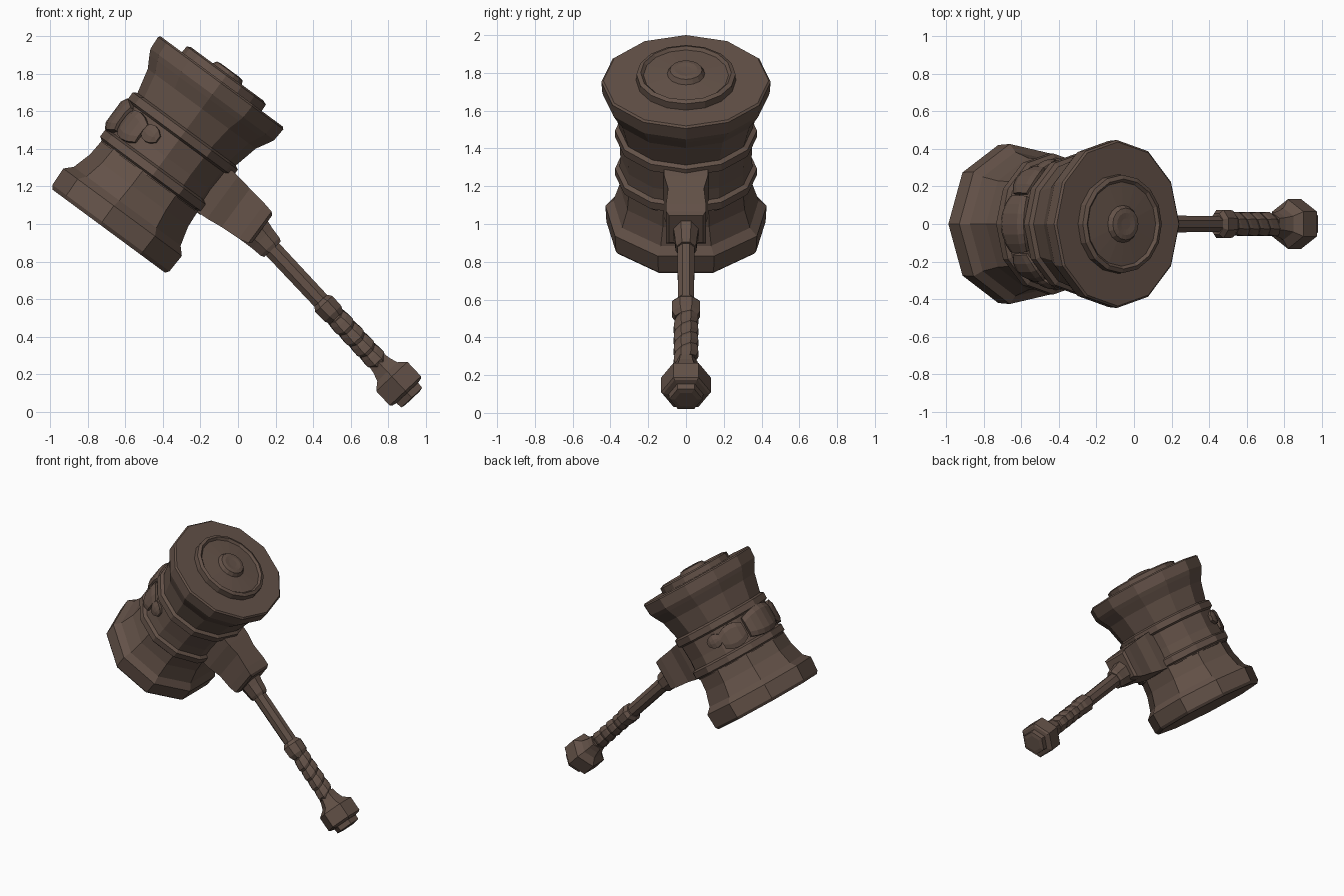
import bpy, bmesh, math
from mathutils import Vector, Matrix

if "Cube" in bpy.data.objects:
    bpy.data.objects.remove(bpy.data.objects["Cube"])

wood = bpy.data.materials.new("dark brown")
wood.diffuse_color = (0.125, 0.083, 0.064, 1)
wood.use_nodes = True
wood.node_tree.nodes["Principled BSDF"].inputs["Base Color"].default_value = wood.diffuse_color


def frame(origin, z_axis, x_axis):
    """Matrix from an origin and two axes lying in the front plane."""
    z, x = Vector(z_axis).normalized(), Vector(x_axis).normalized()
    m = Matrix((x, z.cross(x), z)).transposed().to_4x4()
    m.translation = Vector(origin)
    return m


# Head axis runs up and right; local x points away from the handle
HEAD = frame((-0.68, 0, 0.955), (0.594, 0, 0.805), (-0.805, 0, 0.594))
# Handle axis runs from the pommel tip up to the head
GRIP = frame((0.93, 0, 0.07), (-0.684, 0, 0.729), (0.729, 0, 0.684))


def loft(name, rings, m):
    """Skin a list of equal-length point rings and cap both ends."""
    bm = bmesh.new()
    vr = [[bm.verts.new(m @ Vector(p)) for p in r] for r in rings]
    n = len(vr[0])
    for a, b in zip(vr, vr[1:]):
        for i in range(n):
            j = (i + 1) % n
            bm.faces.new((a[i], a[j], b[j], b[i]))
    bm.faces.new(vr[0])
    bm.faces.new(vr[-1])
    bmesh.ops.recalc_face_normals(bm, faces=bm.faces)
    me = bpy.data.meshes.new(name)
    bm.to_mesh(me)
    bm.free()
    me.materials.append(wood)
    ob = bpy.data.objects.new(name, me)
    bpy.context.collection.objects.link(ob)
    return ob


def lathe(name, profile, sides, m, wide=1.0, turn=0.0, lean=0.0):
    """Faceted turned part from (height, radius); lean tilts its rings."""
    rings = []
    for h, r in profile:
        ring = []
        for i in range(sides):
            a = turn + 2 * math.pi * i / sides
            y = r * wide * math.sin(a)
            ring.append((r * math.cos(a), y, h + lean * y))
        rings.append(ring)
    return loft(name, rings, m)


def box_rings(name, sections, m):
    """Rectangular loft along -x from (reach, low, high, half_width)."""
    return loft(name, [[(-r, -w, lo), (-r, w, lo), (-r, w, hi), (-r, -w, hi)]
                       for r, lo, hi, w in sections], m)


# Lower flared face of the head
lathe("lower_head", [(0.0, 0.385), (0.02, 0.4), (0.125, 0.405), (0.165, 0.365),
                     (0.27, 0.335), (0.4, 0.325)], 9, HEAD, 1.07)

# Upper flared face of the head
lathe("upper_head", [(0.63, 0.32), (0.68, 0.325), (0.82, 0.358), (0.885, 0.395),
                     (0.915, 0.41), (0.99, 0.415), (1.0, 0.405)], 12, HEAD, 1.08)

# Middle drum and its two raised bands
lathe("middle_drum", [(0.36, 0.33), (0.5, 0.322), (0.68, 0.33)], 12, HEAD, 1.08)
for name, t in (("lower_band", 0.4), ("upper_band", 0.65)):
    lathe(name, [(t - 0.035, 0.325), (t - 0.022, 0.348),
                 (t + 0.022, 0.348), (t + 0.035, 0.325)], 12, HEAD, 1.08)

# Stepped striking face: rim ring, sunken ring and centre button
lathe("face_disc", [(0.98, 0.265), (1.04, 0.262), (1.05, 0.24), (1.035, 0.225),
                    (1.045, 0.1), (1.07, 0.085), (1.075, 0.06), (1.072, 0.03)],
      16, HEAD, 1.0)


# Carved relief on the side of the drum away from the handle
def relief(name, a0, a1, low, high, depth, steps=4):
    rings = []
    for i in range(steps + 1):
        a = math.radians(a0 + (a1 - a0) * i / steps)
        f = i / steps
        bulge = depth * (0.5 + 0.5 * math.sin(math.pi * f))
        squeeze = 0.03 * abs(2 * f - 1) ** 2
        ring = []
        for r, t in ((0.3, low + squeeze), (0.325 + bulge * 0.6, low + squeeze),
                     (0.325 + bulge, low + squeeze + 0.035),
                     (0.325 + bulge, high - squeeze - 0.035),
                     (0.325 + bulge * 0.6, high - squeeze), (0.3, high - squeeze)):
            ring.append((r * math.cos(a), 1.08 * r * math.sin(a), t))
        rings.append(ring)
    loft(name, rings, HEAD)


relief("relief_centre", -24, 24, 0.425, 0.63, 0.045, 6)
for s, side in ((-1, "front"), (1, "back")):
    relief("relief_plate_" + side, s * 27, s * 57, 0.435, 0.61, 0.03)
    relief("relief_leaf_" + side, s * 55, s * 74, 0.5, 0.6, 0.02)

# Socket block joining head and handle
box_rings("socket", [(0.25, 0.36, 0.66, 0.12), (0.37, 0.365, 0.645, 0.115),
                     (0.46, 0.375, 0.63, 0.095), (0.57, 0.38, 0.612, 0.105),
                     (0.625, 0.39, 0.6, 0.105), (0.64, 0.405, 0.585, 0.09)], HEAD)

# Tapered collar, shaft and ring at the top of the grip
lathe("socket_collar", [(1.09, 0.065), (1.11, 0.075), (1.17, 0.082), (1.26, 0.1)],
      8, GRIP, 0.8, math.pi / 8)
lathe("shaft", [(0.2, 0.052), (0.7, 0.05), (1.15, 0.052)], 8, GRIP, 0.93, math.pi / 8)
lathe("grip_ring", [(0.59, 0.052), (0.62, 0.066), (0.69, 0.068), (0.715, 0.05)],
      8, GRIP, 1.2, math.pi / 8)

# Slanted wrappings on the grip
for i in range(4):
    s = 0.32 + i * 0.08
    lathe(f"grip_wrap_{i + 1}", [(s - 0.045, 0.053), (s - 0.02, 0.064),
                                 (s + 0.02, 0.06), (s + 0.045, 0.052)],
          8, GRIP, 1.1, math.pi / 8, 0.5)

# Six-sided pommel with neck and end cap
lathe("pommel", [(0.0, 0.06), (0.005, 0.088), (0.04, 0.092), (0.045, 0.12),
                 (0.055, 0.132), (0.16, 0.132), (0.195, 0.085), (0.24, 0.068),
                 (0.28, 0.06)], 6, GRIP, 1.0, math.pi / 6)
